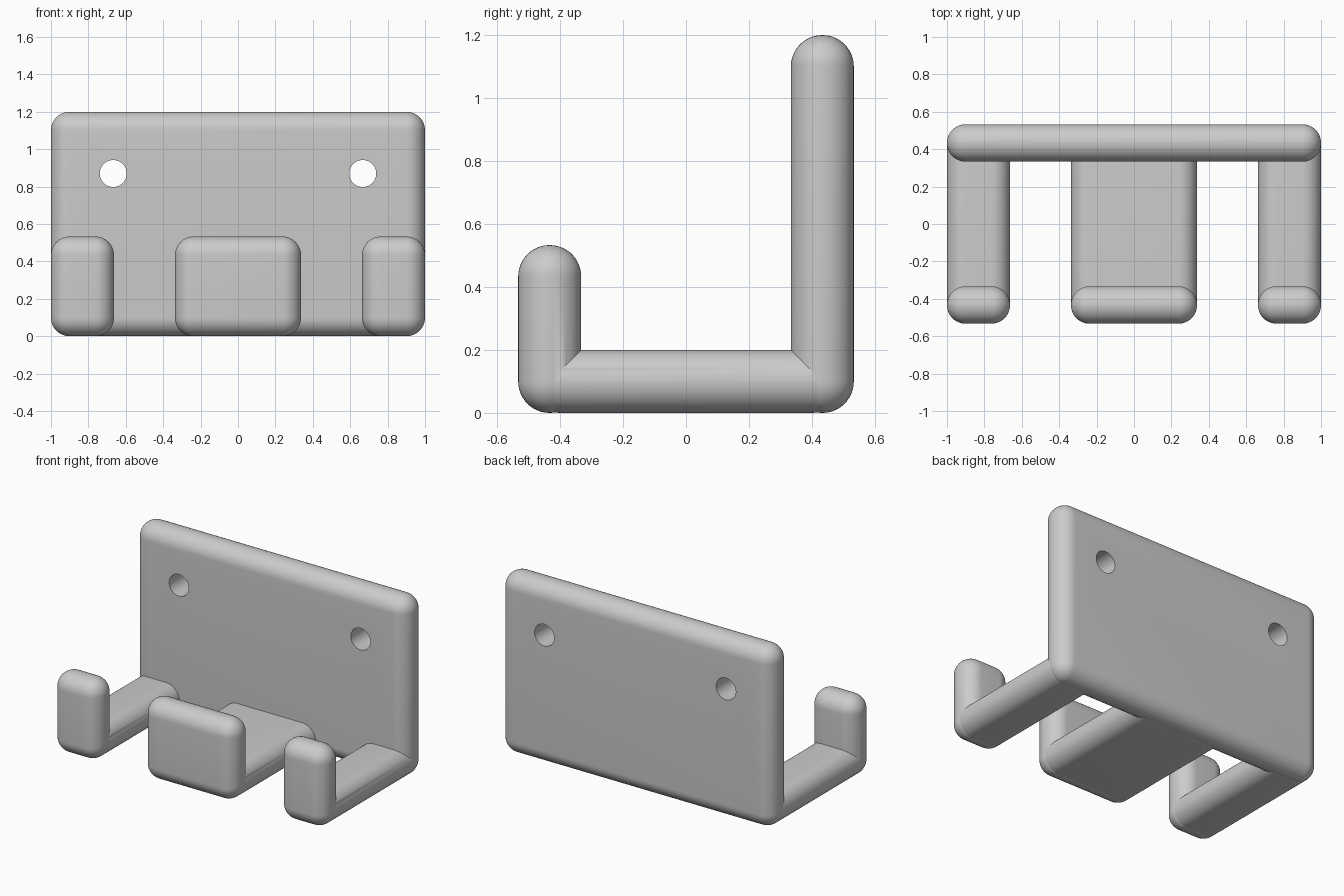
import bpy, bmesh, math
from mathutils import Matrix, Vector

if "Cube" in bpy.data.objects:
    bpy.data.objects.remove(bpy.data.objects["Cube"])

RADIUS = 0.0995   # almost half the 0.2 thickness, so every rim is a half round
gray = bpy.data.materials.new("gray")
gray.diffuse_color = (0.6, 0.6, 0.6, 1)
gray.use_nodes = True
gray.node_tree.nodes["Principled BSDF"].inputs["Base Color"].default_value = gray.diffuse_color


def new_object(name, bm):
    mesh = bpy.data.meshes.new(name)
    bm.to_mesh(mesh)
    bm.free()
    mesh.materials.append(gray)
    obj = bpy.data.objects.new(name, mesh)
    bpy.context.collection.objects.link(obj)
    return obj


def rounded_box(name, low, high):
    low, high = Vector(low), Vector(high)
    bm = bmesh.new()
    bmesh.ops.create_cube(bm, size=1, matrix=Matrix.Translation((low + high) / 2)
                          @ Matrix.Diagonal((*(high - low), 1)))
    bmesh.ops.bevel(bm, geom=bm.edges[:], offset=RADIUS, segments=12,
                    profile=0.5, affect='EDGES')
    return new_object(name, bm)


def combine(target, tool, operation):
    mod = target.modifiers.new("combine", 'BOOLEAN')
    mod.operation, mod.object, mod.solver = operation, tool, 'EXACT'
    bpy.context.view_layer.objects.active = target
    bpy.ops.object.modifier_apply(modifier=mod.name)
    bpy.data.objects.remove(tool)


def smooth(obj):
    bpy.ops.object.select_all(action='DESELECT')
    obj.select_set(True)
    bpy.context.view_layer.objects.active = obj
    bpy.ops.object.shade_smooth_by_angle(angle=math.radians(30))


# Back plate with two screw holes
plate = rounded_box("back_plate", (-1, 0.333, 0), (1, 0.533, 1.2))
for x in (-0.667, 0.667):
    bm = bmesh.new()
    bmesh.ops.create_cone(bm, cap_ends=True, segments=48, radius1=0.072, radius2=0.072,
                          depth=0.6, matrix=Matrix.Translation((x, 0.433, 0.87))
                          @ Matrix.Rotation(math.pi / 2, 4, 'X'))
    combine(plate, new_object("hole_cutter", bm), 'DIFFERENCE')
smooth(plate)

# Three hooks: a flat arm with an upturned lip, ends buried in the plate
for name, x0, x1 in (("left_hook", -1, -0.663),
                     ("middle_hook", -0.337, 0.337),
                     ("right_hook", 0.663, 1)):
    hook = rounded_box(name, (x0, -0.5, 0), (x1, 0.5, 0.2))
    lip = rounded_box("lip", (x0, -0.533, 0), (x1, -0.333, 0.533))
    combine(hook, lip, 'UNION')
    smooth(hook)
